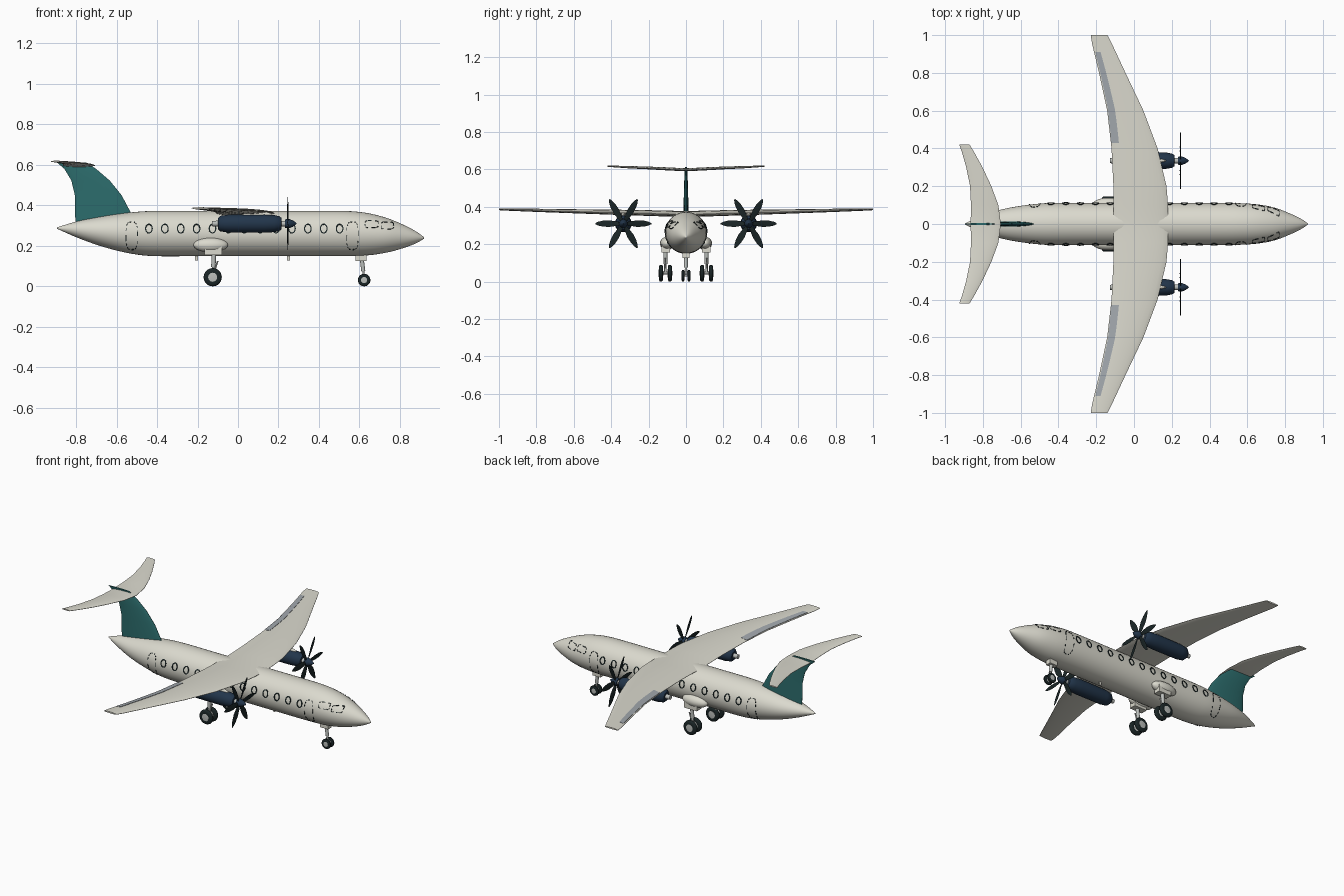
import bpy, bmesh, math
from math import sin, cos, pi
from mathutils import Vector, Matrix

if "Cube" in bpy.data.objects:
    bpy.data.objects.remove(bpy.data.objects["Cube"])


def mat(name, r, g, b):
    m = bpy.data.materials.new(name)
    m.diffuse_color = (r, g, b, 1)
    m.use_nodes = True
    m.node_tree.nodes["Principled BSDF"].inputs["Base Color"].default_value = m.diffuse_color
    return m


CREAM = mat("cream", .71, .70, .62)
NAVY = mat("navy", .016, .036, .07)
TEAL = mat("teal", .025, .15, .15)
GREY = mat("panel_grey", .36, .39, .42)
METAL = mat("light_metal", .50, .52, .50)
DARK = mat("near_black", .010, .018, .019)


def make(name, material, chains, cyclic=False, angle=40):
    """Loft chains of equal-size closed rings into one object."""
    bm = bmesh.new()
    for rings in chains:
        vs = [[bm.verts.new(p) for p in r] for r in rings]
        n = len(vs[0])
        for i in range(len(vs) if cyclic else len(vs) - 1):
            a, b = vs[i], vs[(i + 1) % len(vs)]
            for j in range(n):
                k = (j + 1) % n
                bm.faces.new((a[j], a[k], b[k], b[j]))
        if not cyclic:
            bm.faces.new(vs[0])
            bm.faces.new(vs[-1][::-1])
    bmesh.ops.recalc_face_normals(bm, faces=bm.faces)
    me = bpy.data.meshes.new(name)
    bm.to_mesh(me)
    bm.free()
    me.materials.append(material)
    ob = bpy.data.objects.new(name, me)
    bpy.context.collection.objects.link(ob)
    bpy.ops.object.select_all(action='DESELECT')
    ob.select_set(True)
    bpy.context.view_layer.objects.active = ob
    bpy.ops.object.shade_smooth_by_angle(angle=math.radians(angle))
    return ob


def lathe(name, material, profile, origin, axis, sides=28):
    """Revolve (distance, radius) points around an axis through origin."""
    q = Vector((0, 0, 1)).rotation_difference(Vector(axis).normalized())
    o = Vector(origin)
    rings = [[o + q @ Vector((r * cos(2 * pi * i / sides), r * sin(2 * pi * i / sides), d))
              for i in range(sides)] for d, r in profile]
    return make(name, material, [rings])


def rod(name, material, a, b, r, sides=14):
    d = Vector(b) - Vector(a)
    return lathe(name, material, [(0, r), (d.length, r)], a, d, sides)


def box(name, material, c, h):
    x, y, z = c
    hx, hy, hz = h
    return make(name, material, [[[(x + sx * hx, y + sy * hy, z + k * hz) for sx, sy in
                ((-1, -1), (1, -1), (1, 1), (-1, 1))] for k in (-1, 1)]])


def ellipsoid(name, material, c, r):
    rings = []
    for i in range(17):
        a = pi * (.01 + .98 * i / 16)
        rings.append([(c[0] - r[0] * cos(a), c[1] + r[1] * sin(a) * cos(t * pi / 12),
                       c[2] + r[2] * sin(a) * sin(t * pi / 12)) for t in range(24)])
    return make(name, material, [rings], angle=60)


def lerp_row(rows, v):
    for a, b in zip(rows, rows[1:]):
        if v <= b[0]:
            t = (v - a[0]) / (b[0] - a[0])
            return [p + (q - p) * t for p, q in zip(a, b)]
    return list(rows[-1])


def smooth_rows(rows, n=4):
    """Catmull-Rom refinement of station rows."""
    out = []
    for i in range(len(rows) - 1):
        p = [rows[max(i - 1, 0)], rows[i], rows[i + 1], rows[min(i + 2, len(rows) - 1)]]
        for k in range(n):
            t = k / n
            out.append([.5 * (2 * b + (c - a) * t + (2 * a - 5 * b + 4 * c - d) * t * t
                        + (3 * b - a - 3 * c + d) * t ** 3) for a, b, c, d in zip(*p)])
    return out + [list(rows[-1])]


# fuselage: x, top, bottom, half width
BODY = smooth_rows([
    (-.895, .291, .285, .003), (-.8, .320, .243, .045), (-.7, .341, .206, .077),
    (-.6, .357, .177, .096), (-.5, .368, .157, .108), (-.4, .373, .149, .112),
    (-.2, .373, .149, .112), (.2, .373, .149, .112), (.45, .373, .149, .112),
    (.56, .371, .150, .110), (.65, .360, .154, .104), (.74, .336, .168, .088),
    (.82, .303, .190, .058), (.88, .271, .213, .030), (.92, .242, .236, .003)])
make("fuselage", CREAM, [[[(x, w * cos(a), (t + b) / 2 + (t - b) / 2 * sin(a))
     for a in [2 * pi * i / 40 for i in range(40)]] for x, t, b, w in BODY]], angle=60)


def skin(x, z, off):
    """Point on the +y fuselage side, pushed out by off."""
    _, t, b, w = lerp_row(BODY, x)
    s = max(-.98, min(.98, (z - (t + b) / 2) / ((t - b) / 2)))
    c = math.sqrt(1 - s * s)
    return (x, (w + off) * c, (t + b) / 2 + ((t - b) / 2 + off) * s)


def frame(name, cx, cz, rx, rz, w, e=1.0, dashed=False):
    """Thin outline plate hugging both fuselage sides."""
    n = 32
    for side in (1, -1):
        rings = []
        for i in range(n):
            a = 2 * pi * i / n
            u = math.copysign(abs(cos(a)) ** e, cos(a))
            v = math.copysign(abs(sin(a)) ** e, sin(a))
            ring = [skin(cx + u * (rx - d), cz + v * (rz - d), o)
                    for d, o in ((0, -.002), (0, .003), (w, .003), (w, -.002))]
            rings.append([(x, side * y, z) for x, y, z in ring])
        if dashed:
            make(name, DARK, [[rings[i], rings[i + 1]] for i in range(0, n, 2)])
        else:
            make(name, DARK, [rings], cyclic=True)


# cabin windows, doors, cockpit panes
for i in range(13):
    frame("cabin_window", -.44 + i * .0785, .285, .019, .024, .0055)
for x in (-.525, .565):
    frame("door_outline", x, .25, .03, .07, .003, .6, True)
frame("cockpit_side_pane", .66, .307, .034, .018, .003, .35, True)
frame("cockpit_front_pane", .738, .300, .032, .018, .003, .35, True)

# wing and tailplane: span y, leading x, trailing x, z, thickness
WING = [(0, .182, -.108, .360, .0165), (.1, .180, -.108, .362, .0165),
        (.2, .172, -.109, .365, .016), (.4, .125, -.119, .370, .014),
        (.6, .050, -.142, .375, .011), (.8, -.045, -.185, .380, .008),
        (.95, -.115, -.221, .384, .005), (1, -.14, -.229, .386, .004)]
TAIL = [(0, -.705, -.865, .597, .008), (.1, -.718, -.863, .602, .008),
        (.2, -.755, -.868, .607, .007), (.3, -.802, -.888, .611, .006),
        (.38, -.846, -.911, .615, .004), (.42, -.87, -.925, .617, .003)]


def bulge(u):
    return (4 * u * (1 - u)) ** .7 if 0 < u < 1 else 0


def foil(le, te, up, dn):
    us = [(1 - cos(pi * i / 10)) / 2 for i in range(11)]
    pts = [(u, up * bulge(u) + .001) for u in us] + [(u, -dn * bulge(u) - .001) for u in us[::-1]]
    return [(le + (te - le) * u, t) for u, t in pts]


def plane(name, rows):
    both = [(-r[0],) + r[1:] for r in rows[:0:-1]] + rows
    make(name, CREAM, [[[(x, y, z + t) for x, t in foil(le, te, h, h * .8)]
                        for y, le, te, z, h in both]])


plane("wing", WING)
plane("tailplane", TAIL)

# grey control panels on the outer wings
for s in (1, -1):
    rings = []
    for i in range(9):
        f = i / 8
        y, le, te, z, h = lerp_row(WING, .43 + .48 * f)
        ring = []
        for u, o in ((.82 - .12 * f, -.002), (.82 - .12 * f, .003), (.99 - .05 * f, .003), (.99 - .05 * f, -.002)):
            ring.append((le + (te - le) * u, s * y, z + h * bulge(u) + o))
        rings.append(ring)
    make("aileron_panel", GREY, [rings])

# fin: z, leading x, trailing x, half thickness
FIN = [(.29, -.50, -.80, .014), (.365, -.53, -.806, .013), (.45, -.575, -.806, .011),
       (.522, -.633, -.823, .009), (.581, -.702, -.858, .007), (.612, -.75, -.895, .004)]
make("tail_fin", TEAL, [[[(x, t, z) for x, t in foil(le, te, h, h)] for z, le, te, h in FIN]])

# engines and propellers
for s in (1, -1):
    y, z = s * .335, .31
    c = (0, y, z)
    lathe("nacelle", NAVY, [(-.1, .026), (-.088, .038), (-.05, .044), (.13, .045),
                            (.18, .042), (.205, .036), (.215, .028)], c, (1, 0, 0))
    lathe("exhaust_pipe", METAL, [(-.128, .013), (-.09, .015)], c, (1, 0, 0), 16)
    lathe("propeller_shaft", METAL, [(.2, .014), (.24, .014)], c, (1, 0, 0), 16)
    lathe("spinner", NAVY, [(.232, .020), (.24, .023), (.255, .022), (.272, .015),
                            (.285, .006), (.29, .001)], c, (1, 0, 0), 24)
    ellipsoid("engine_pylon", CREAM, (.09, y, .352), (.08, .012, .02))
    blades = []
    for k in range(6):
        turn = Matrix.Rotation(k * pi / 3, 4, 'X')
        chain = []
        for r, w in ((.012, .007), (.04, .013), (.075, .018), (.11, .016), (.135, .010), (.15, .003)):
            pitch = .35 - 1.8 * r
            chain.append([Vector((.246, y, z)) + turn @ Vector(
                (a * w * sin(pitch) + b * .002 * cos(pitch), r, a * w * cos(pitch) - b * .002 * sin(pitch)))
                for a, b in ((-1, 0), (0, 1), (1, 0), (0, -1))])
        blades.append(chain)
    make("propeller_blades", DARK, blades)


def wheel(name, c, r, w):
    lathe(name + "_tyre", DARK, [(-w, r * .6), (-w, r * .82), (-w * .6, r * .96), (0, r),
                                 (w * .6, r * .96), (w, r * .82), (w, r * .6)], c, (0, 1, 0))
    lathe(name + "_hub", METAL, [(-w * 1.15, r * .2), (-w * 1.05, r * .5),
                                 (w * 1.05, r * .5), (w * 1.15, r * .2)], c, (0, 1, 0), 20)


# main landing gear with sponsons
for s in (1, -1):
    y = s * .11
    ellipsoid("gear_sponson", CREAM, (-.135, s * .102, .204), (.085, .037, .036))
    box("gear_bay", CREAM, (-.122, s * .108, .178), (.044, .022, .022))
    rod("main_strut", METAL, (-.118, y, .17), (-.122, y, .095), .011)
    rod("main_piston", METAL, (-.122, y, .10), (-.125, y, .046), .007)
    rod("main_brace", METAL, (-.10, y, .125), (-.118, y, .07), .004)
    rod("main_axle", METAL, (-.125, y - .03, .046), (-.125, y + .03, .046), .007)
    for d in (-.024, .024):
        wheel("main_wheel", (-.125, y + d, .045), .045, .011)

# nose gear
box("nose_gear_bay", CREAM, (.608, 0, .14), (.028, .018, .015))
rod("nose_strut", METAL, (.612, 0, .13), (.619, 0, .075), .010)
rod("nose_axle", METAL, (.623, -.022, .031), (.623, .022, .031), .005)
for s in (1, -1):
    rod("nose_fork", METAL, (.619, 0, .08), (.622, s * .006, .031), .005)
    wheel("nose_wheel", (.623, s * .016, .031), .031, .007)

# belly antennas
for x in (-.205, .25):
    box("belly_antenna", CREAM, (x, 0, .14), (.007, .003, .012))
